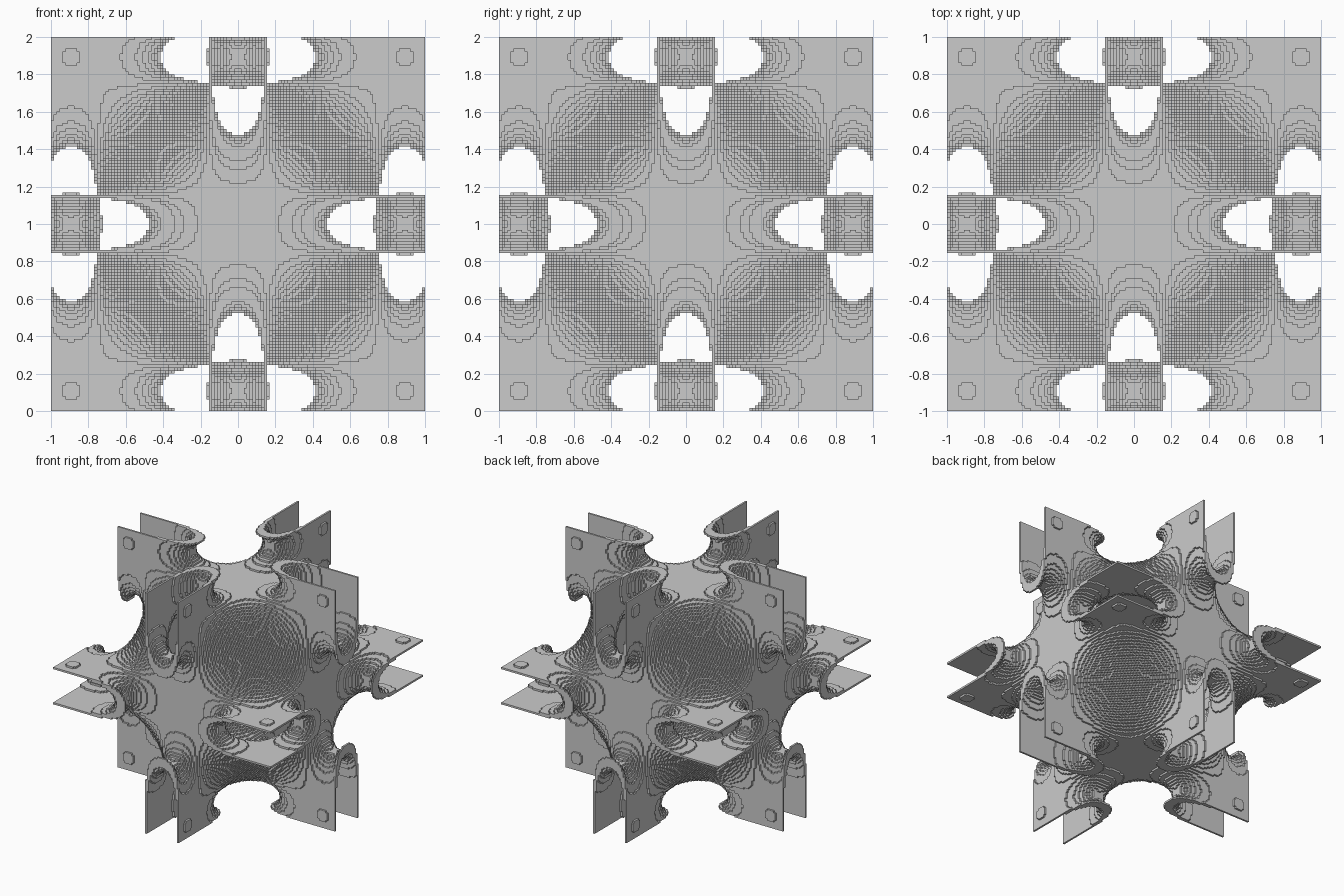
import bpy
import math

# Remove the default cube only
cube = bpy.data.objects.get("Cube")
if cube:
    bpy.data.objects.remove(cube, do_unlink=True)

HALF = 65                 # blocks from the centre to a side
SIZE = 1.0 / HALF         # width of one block
STEP = math.pi / 58       # phase advance per block
WALL = 0.1065             # half thickness of the shell, as a field value

# One octant of the stepped shell around a triply periodic minimal surface
cosines = [math.cos((i + 0.5) * STEP) for i in range(HALF)]


def field(a, b, c):
    return 3 * (a + b + c) + 4 * a * b * c


blocks = {
    (i, j, k)
    for i, a in enumerate(cosines)
    for j, b in enumerate(cosines)
    for k, c in enumerate(cosines)
    if abs(field(a, b, c)) < WALL
}


def exposed_faces(axis, sign):
    """Group the uncovered block sides by the plane they lie in."""
    u, v = (axis + 1) % 3, (axis + 2) % 3
    planes = {}
    for block in blocks:
        side = list(block)
        side[axis] += sign
        # The innermost sides meet their mirror image, so they stay open
        if side[axis] >= 0 and tuple(side) not in blocks:
            level = block[axis] + (sign > 0)
            planes.setdefault(level, set()).add((block[u], block[v]))
    return planes


def rectangles(cells):
    """Merge the cells of one plane into large rectangles."""
    for u, v in sorted(cells):
        if (u, v) not in cells:
            continue
        v_end = v + 1
        while (u, v_end) in cells:
            v_end += 1
        u_end = u + 1
        while all((u_end, w) in cells for w in range(v, v_end)):
            u_end += 1
        cells.difference_update(
            [(p, q) for p in range(u, u_end) for q in range(v, v_end)])
        yield u, v, u_end, v_end


points = {}
faces = []


def corner(axis, level, u, v):
    co = [0, 0, 0]
    co[axis], co[(axis + 1) % 3], co[(axis + 2) % 3] = level, u, v
    return points.setdefault(tuple(co), len(points))


for axis in range(3):
    for sign in (-1, 1):
        for level, cells in exposed_faces(axis, sign).items():
            for u0, v0, u1, v1 in rectangles(cells):
                quad = [corner(axis, level, u, v)
                        for u, v in ((u0, v0), (u1, v0), (u1, v1), (u0, v1))]
                faces.append(quad if sign > 0 else quad[::-1])

mesh = bpy.data.meshes.new("lattice_shell")
mesh.from_pydata([[n * SIZE for n in co] for co in points], [], faces)
mesh.update()
shell = bpy.data.objects.new("lattice_shell", mesh)
shell.location.z = 1
bpy.context.collection.objects.link(shell)

# Mirror the octant into the whole cell
mirror = shell.modifiers.new("mirror_octant", 'MIRROR')
mirror.use_axis = (True, True, True)
mirror.merge_threshold = SIZE / 20

# Plain grey finish
grey = bpy.data.materials.new("light_grey")
grey.use_nodes = True
colour = (0.6, 0.6, 0.6, 1)
grey.diffuse_color = colour
grey.node_tree.nodes["Principled BSDF"].inputs["Base Color"].default_value = colour
mesh.materials.append(grey)
